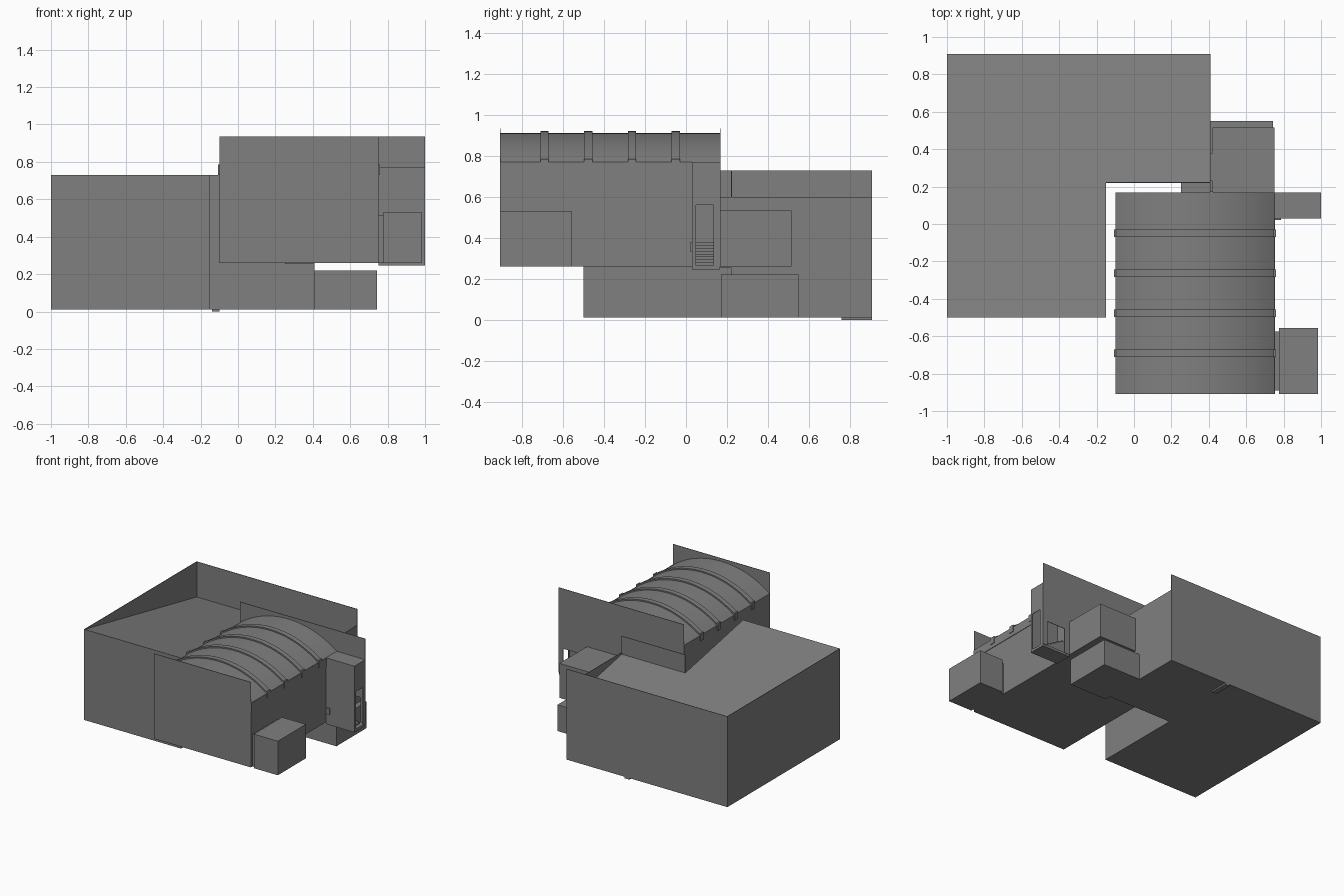
import bpy, bmesh, math
from mathutils import Vector

cube = bpy.data.objects.get("Cube")
if cube:
    bpy.data.objects.remove(cube, do_unlink=True)

GREY = 0.214
mat = bpy.data.materials.new("concrete grey")
mat.use_nodes = True
mat.diffuse_color = (GREY, GREY, GREY, 1)
bsdf = next(n for n in mat.node_tree.nodes if n.type == 'BSDF_PRINCIPLED')
bsdf.inputs["Base Color"].default_value = (GREY, GREY, GREY, 1)
bsdf.inputs["Roughness"].default_value = 0.8


def finish(name, bm):
    bmesh.ops.recalc_face_normals(bm, faces=bm.faces[:])
    mesh = bpy.data.meshes.new(name)
    bm.to_mesh(mesh)
    bm.free()
    mesh.materials.append(mat)
    obj = bpy.data.objects.new(name, mesh)
    bpy.context.scene.collection.objects.link(obj)
    return obj


def box(name, x, y, z):
    """Box from (low, high) ranges."""
    bm = bmesh.new()
    bmesh.ops.create_cube(bm, size=1)
    for v in bm.verts:
        v.co = [r[0] if c < 0 else r[1] for r, c in zip((x, y, z), v.co)]
    return finish(name, bm)


def prism(name, outline, direction, top_rule=None):
    """Extrude a closed outline; top_rule may reset the height of the moved points."""
    bm = bmesh.new()
    face = bm.faces.new([bm.verts.new(p) for p in outline])
    new = bmesh.ops.extrude_face_region(bm, geom=[face])["geom"]
    for v in [g for g in new if isinstance(g, bmesh.types.BMVert)]:
        v.co += Vector(direction)
        if top_rule:
            v.co.z = top_rule(v.co)
    return finish(name, bm)


T = 0.004          # sheet thickness
FLOOR = 0.26       # raised floor level
TOP = 0.73         # parapet level

# L-shaped building with a roof falling towards the back
W, INNER, E = -1.0, -0.15, 0.41
S, MID, N = -0.5, 0.22, 0.91
plan = [(W, S), (INNER, S), (INNER, MID), (E, MID), (E, N), (W, N)]
prism("main_building", [(x, y, 0.012) for x, y in plan], (0, 0, 1),
      lambda p: TOP - 0.199 * (p.y - S))
box("left_parapet", (W, W + T), (S, N), (0.4, TOP))
box("back_parapet", (W, E), (N - T, N), (0.4, TOP))
box("inner_parapet", (INNER, E), (MID, MID + T), (0.4, TOP))
box("right_parapet", (E - T, E), (MID, N), (0.4, 0.6))
box("ramp_foot", (-0.14, -0.1), (0.76, N), (0, 0.014))

# Raised hall with a barrel roof
X0, X1, Y0, Y1 = -0.1, 0.75, -0.91, 0.165
EAVE, PEAK, CREST = 0.77, 0.912, 0.935
cx, half = (X0 + X1) / 2, (X1 - X0) / 2
rise = PEAK - EAVE
radius = (half ** 2 + rise ** 2) / (2 * rise)
sweep = math.asin(half / radius)


def arc(r, y, steps=32):
    angles = [sweep * (1 - 2 * i / steps) for i in range(steps + 1)]
    return [(cx + r * math.sin(a), y, PEAK - radius + r * math.cos(a)) for a in angles]


hall = prism("hall", [(X0, Y0, FLOOR), (X1, Y0, FLOOR)] + arc(radius, Y0), (0, Y1 - Y0, 0))
for p in hall.data.polygons:
    p.use_smooth = p.normal.z > 0.5 and abs(p.normal.y) < 0.5
hall.data.set_sharp_from_angle(angle=math.radians(30))

# Roof ribs with eave stubs
for i in range(4):
    y = -0.05 - 0.214 * i
    prism(f"roof_rib_{i + 1}", arc(radius + 0.01, y - 0.02) + arc(radius - 0.01, y - 0.02)[::-1],
          (0, 0.04, 0))
    for side in (-1, 1):
        ends = sorted((cx + side * (half - 0.03), cx + side * (half + 0.008)))
        box(f"rib_stub_{i + 1}", ends, (y - 0.02, y + 0.02), (0.73, 0.785))
box("eave_beam", (X1 - T, X1 + T), (Y0, 0.03), (0.7, EAVE))

# End walls rising above the roof; the rear one continues behind the stair tower
box("hall_front_wall", (X0, X1), (Y0, Y0 + T), (FLOOR, CREST))
END = 1.0
rear = [(X0, FLOOR), (0.8, FLOOR), (0.8, 0.46), (0.96, 0.46), (0.96, FLOOR),
        (END, FLOOR), (END, CREST), (X0, CREST)]
prism("hall_rear_wall", [(x, Y1, z) for x, z in rear], (0, T, 0))

# Stair tower with an open doorway
TB, TY = 0.245, 0.03
box("tower_front", (X1, END), (TY, TY + T), (TB, EAVE))
box("tower_roof", (X1, END), (TY, Y1), (EAVE - T, EAVE))
box("tower_floor", (X1, END), (TY, Y1), (TB, TB + 0.02))
door = [(TY, TB), (0.05, TB), (0.05, 0.56), (0.135, 0.56), (0.135, TB),
        (Y1, TB), (Y1, EAVE), (TY, EAVE)]
prism("tower_side", [(END - T, y, z) for y, z in door], (T, 0, 0))
for i in range(8):
    x = 0.97 - 0.025 * i
    box(f"stair_step_{i + 1}", (x - 0.025, x), (0.05, 0.135), (TB, 0.28 + 0.014 * i))
box("tower_handle", (0.755, 0.785), (TY - 0.008, TY), (0.33, 0.38))

# Porch box beside the hall
box("porch", (0.775, 0.985), (-0.908, -0.557), (FLOOR, 0.53))
box("porch_link", (X1, 0.775), (-0.89, -0.575), (FLOOR, 0.515))

# Rear annexe: lower and upper rooms, and the link to the hall
box("lower_annexe", (E, 0.742), (0.172, 0.55), (0.012, 0.22))
box("upper_annexe", (0.42, X1), (0.168, 0.515), (FLOOR, 0.533))
box("hall_link", (0.25, E), (Y1, MID), (0.255, 0.6))
box("annexe_link", (E, 0.42), (0.23, 0.38), (FLOOR, 0.53))
